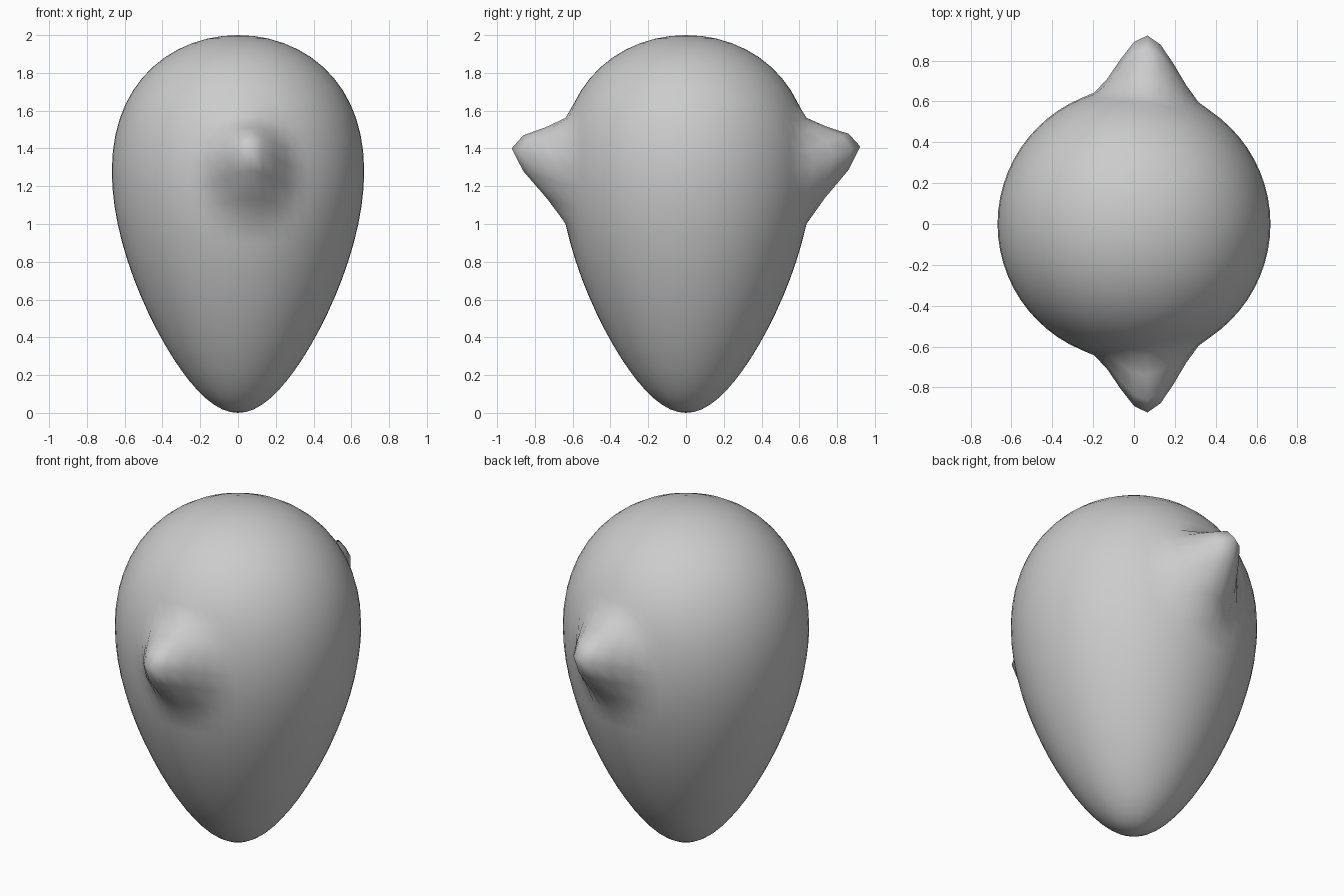
import bpy

if "Cube" in bpy.data.objects:
    bpy.data.objects.remove(bpy.data.objects["Cube"])

# Egg body: a unit sphere tapered towards the bottom
bpy.ops.mesh.primitive_uv_sphere_add(segments=64, ring_count=32, radius=1, location=(0, 0, 0))
body = bpy.context.object
body.name = "egg_body"
for v in body.data.vertices:
    z = v.co.z
    taper = 0.637 + 0.21 * z
    v.co = (v.co.x * taper, v.co.y * taper, z + 1)


def pull_point(side, lift):
    """Soft pull of the surface outwards and upwards around one spot."""
    cx, cz = 0.065, 1.29
    for v in body.data.vertices:
        x, y, z = v.co
        if y * side <= 0:
            continue
        t = (((x - cx) / 0.28) ** 2 + ((z - cz) / 0.31) ** 2) ** 0.5
        if t < 1:
            w = 1 - 3 * t * t + 2 * t ** 3
            v.co.y += side * 0.258 * w
            v.co.z += lift * w


# Pointed bumps on front and back
pull_point(-1, 0.11)
pull_point(1, 0.12)
bpy.ops.object.shade_smooth()
